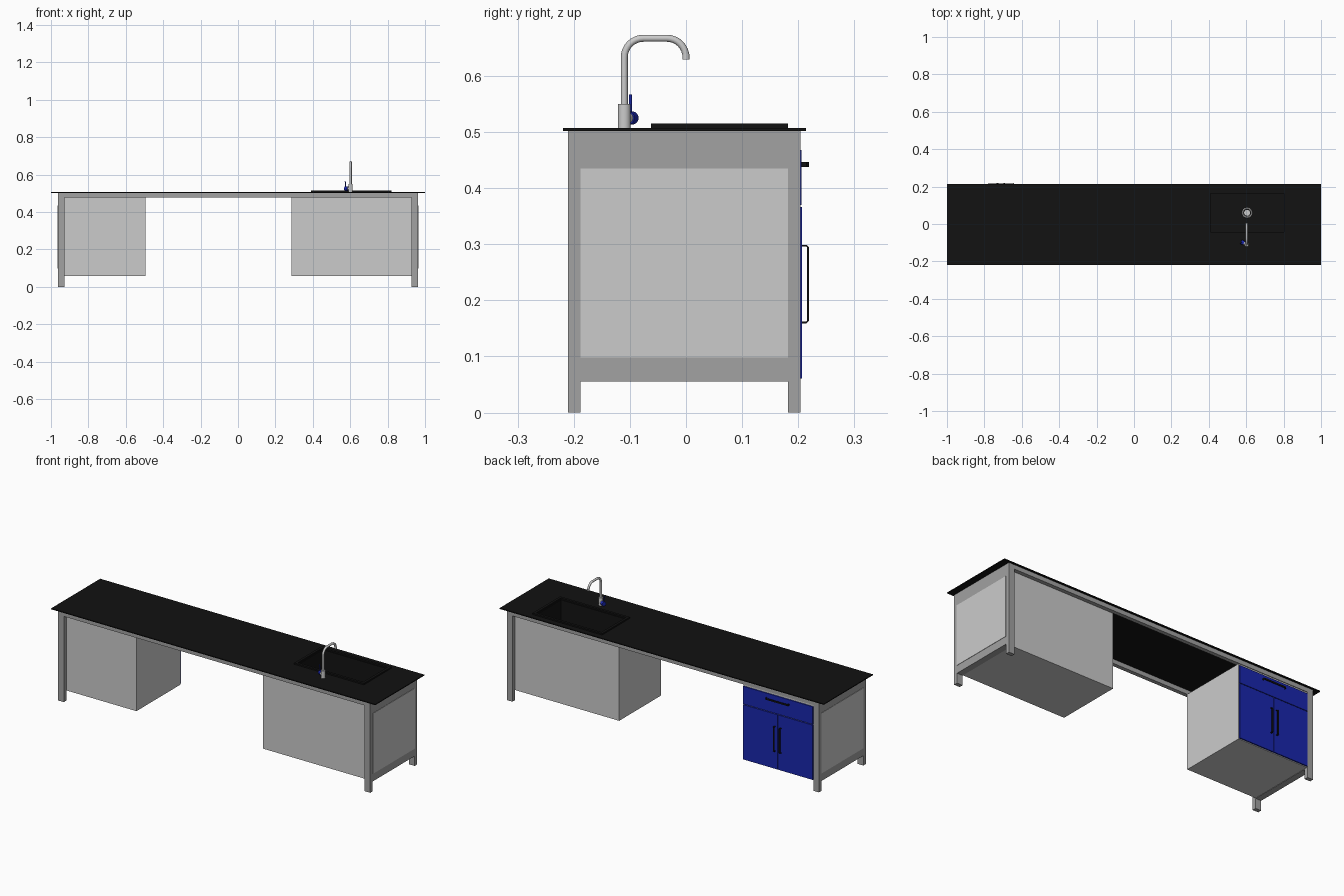
import bpy, bmesh, math
from mathutils import Vector

if "Cube" in bpy.data.objects:
    bpy.data.objects.remove(bpy.data.objects["Cube"])


def material(name, rgb):
    m = bpy.data.materials.new(name)
    m.diffuse_color = (*rgb, 1)
    m.use_nodes = True
    m.node_tree.nodes["Principled BSDF"].inputs["Base Color"].default_value = m.diffuse_color
    return m


BLACK = material("black", (0.006, 0.006, 0.006))
BLUE = material("blue", (0.01, 0.02, 0.42))
STEEL = material("frame_grey", (0.36, 0.36, 0.36))


def finish(name, bm, mat=None):
    bmesh.ops.recalc_face_normals(bm, faces=bm.faces)
    me = bpy.data.meshes.new(name)
    bm.to_mesh(me)
    bm.free()
    ob = bpy.data.objects.new(name, me)
    bpy.context.collection.objects.link(ob)
    if mat:
        me.materials.append(mat)
    return ob


def box_bm(lo, hi):
    bm = bmesh.new()
    bmesh.ops.create_cube(bm, size=1)
    for v in bm.verts:
        v.co = [l + (c + 0.5) * (h - l) for c, l, h in zip(v.co, lo, hi)]
    return bm


def box(name, lo, hi, mat=None):
    return finish(name, box_bm(lo, hi), mat)


def smooth(ob):
    bpy.ops.object.select_all(action='DESELECT')
    ob.select_set(True)
    bpy.context.view_layer.objects.active = ob
    bpy.ops.object.shade_smooth_by_angle(angle=math.radians(40))


def rod(name, a, b, r, mat=None, r2=None):
    a, b = Vector(a), Vector(b)
    bm = bmesh.new()
    bmesh.ops.create_cone(bm, cap_ends=True, segments=32, radius1=r,
                          radius2=r2 or r, depth=(b - a).length)
    ob = finish(name, bm, mat)
    ob.location = (a + b) / 2
    ob.rotation_euler = (b - a).to_track_quat('Z', 'Y').to_euler()
    smooth(ob)
    return ob


# worktop with sink opening
top = box("worktop", (-1, -0.219, 0.502), (1, 0.214, 0.507), BLACK)
cutter = box("sink_cutter", (0.408, -0.044, 0.45), (0.802, 0.164, 0.55))
cutter.hide_render = True
cutter.display_type = 'WIRE'
cut = top.modifiers.new("sink_opening", 'BOOLEAN')
cut.operation = 'DIFFERENCE'
cut.object = cutter

# frame: legs, end rails and end panels, mirrored by side
YF, YFI, YBI, YB = -0.21, -0.188, 0.182, 0.204
for s, side in ((-1, "left"), (1, "right")):
    def end(name, x0, x1, y0, y1, z0, z1, mat):
        xs = sorted((s * x0, s * x1))
        box(f"{side}_{name}", (xs[0], y0, z0), (xs[1], y1, z1), mat)
    end("front_leg", 0.928, 0.963, YF, YFI, 0, 0.502, STEEL)
    end("back_leg", 0.928, 0.963, YBI, YB, 0, 0.502, STEEL)
    end("upper_end_rail", 0.928, 0.963, YFI, YBI, 0.435, 0.502, STEEL)
    end("lower_end_rail", 0.928, 0.963, YFI, YBI, 0.055, 0.098, STEEL)
    end("end_panel", 0.945, 0.965, YFI, YBI, 0.098, 0.435, None)
box("front_rail", (-0.928, YF, 0.478), (0.928, YFI, 0.502), STEEL)
box("back_rail", (-0.928, YBI, 0.478), (0.928, YB, 0.502), STEEL)

# cabinet bodies, open under the worktop
for name, x0, x1, y1 in (("drawer_cabinet", -0.93, -0.495, 0.2),
                         ("sink_cabinet", 0.285, 0.93, YBI)):
    bm = box_bm((x0, YFI, 0.057), (x1, y1, 0.478 if y1 > YBI else 0.502))
    lid = max(bm.faces, key=lambda f: f.calc_center_median().z)
    bmesh.ops.delete(bm, geom=[lid], context='FACES_ONLY')
    finish(name, bm)

# drawer front and doors
XM = -0.712
box("drawer_front", (-0.926, 0.2, 0.37), (-0.497, 0.206, 0.468), BLUE)
box("door_a", (-0.926, 0.2, 0.061), (XM - 0.0015, 0.207, 0.366), BLUE)
box("door_b", (XM + 0.0015, 0.2, 0.061), (-0.497, 0.207, 0.366), BLUE)


# bow handles: U profile with chamfered corners, extruded
def handle(name, loc, turn):
    h, d, t, c, w = 0.07, 0.0135, 0.0032, 0.004, 0.0045
    half = [(0, h), (d - c, h), (d, h - c)]
    inner = [(d - t, h - c - 0.001), (d - c - 0.001, h - t), (0, h - t)]
    pts = half + [(y, -z) for y, z in reversed(half)]
    pts += [(y, -z) for y, z in reversed(inner)] + inner
    bm = bmesh.new()
    face = bm.faces.new([bm.verts.new((-w, y, z)) for y, z in pts])
    ext = bmesh.ops.extrude_face_region(bm, geom=[face])["geom"]
    bmesh.ops.translate(bm, vec=(2 * w, 0, 0),
                        verts=[v for v in ext if isinstance(v, bmesh.types.BMVert)])
    ob = finish(name, bm, BLACK)
    ob.location = loc
    ob.rotation_euler.y = turn


handle("drawer_handle", (XM, 0.2055, 0.442), math.pi / 2)
handle("door_handle_a", (XM - 0.018, 0.2055, 0.229), 0)
handle("door_handle_b", (XM + 0.018, 0.2055, 0.229), 0)

# sink: raised rim with sunken basin
bm = box_bm((0.39, -0.062, 0.505), (0.82, 0.182, 0.515))
floor = min(bm.faces, key=lambda f: f.calc_center_median().z)
bmesh.ops.delete(bm, geom=[floor], context='FACES_ONLY')
rim = max(bm.faces, key=lambda f: f.calc_center_median().z)
bmesh.ops.inset_individual(bm, faces=[rim], thickness=0.02)
down = bmesh.ops.extrude_face_region(bm, geom=[rim])["geom"]
bmesh.ops.translate(bm, vec=(0, 0, -0.135),
                    verts=[v for v in down if isinstance(v, bmesh.types.BMVert)])
if rim.is_valid:
    bmesh.ops.delete(bm, geom=[rim], context='FACES_ONLY')
finish("sink_basin", bm, BLACK)

# drain
bpy.ops.mesh.primitive_torus_add(location=(0.605, 0.06, 0.381), major_radius=0.024,
                                 minor_radius=0.004, major_segments=32, minor_segments=8)
ring = bpy.context.object
ring.name = "drain_ring"
smooth(ring)
rod("drain_plug", (0.605, 0.06, 0.379), (0.605, 0.06, 0.384), 0.016)

# tap: body, bent spout, nozzle, knob and lever
TX, TY, R, ZT = 0.602, -0.11, 0.034, 0.667
rod("tap_body", (TX, TY, 0.505), (TX, TY, 0.55), 0.0115)
path = [(TY, 0.545)]
for cy, a0 in ((TY + R, 180), (-R, 90)):
    for i in range(9):
        a = math.radians(a0 - i * 90 / 8)
        path.append((cy + R * math.cos(a), ZT - R + R * math.sin(a)))
cu = bpy.data.curves.new("tap_spout", 'CURVE')
cu.dimensions = '3D'
cu.bevel_depth = 0.0062
cu.bevel_resolution = 4
cu.use_fill_caps = True
sp = cu.splines.new('POLY')
sp.points.add(len(path) - 1)
for p, (y, z) in zip(sp.points, path):
    p.co = (TX, y, z, 1)
sp.use_smooth = True
bpy.context.collection.objects.link(bpy.data.objects.new("tap_spout", cu))
rod("tap_nozzle", (TX, 0, 0.639), (TX, 0, 0.629), 0.0066)
rod("tap_knob_stem", (TX, TY, 0.525), (0.585, -0.101, 0.525), 0.009)
rod("tap_knob", (0.588, -0.1025, 0.525), (0.572, -0.095, 0.525), 0.0115, BLUE)
rod("tap_lever", (0.576, -0.099, 0.53), (0.573, -0.099, 0.567), 0.0025, BLUE)
